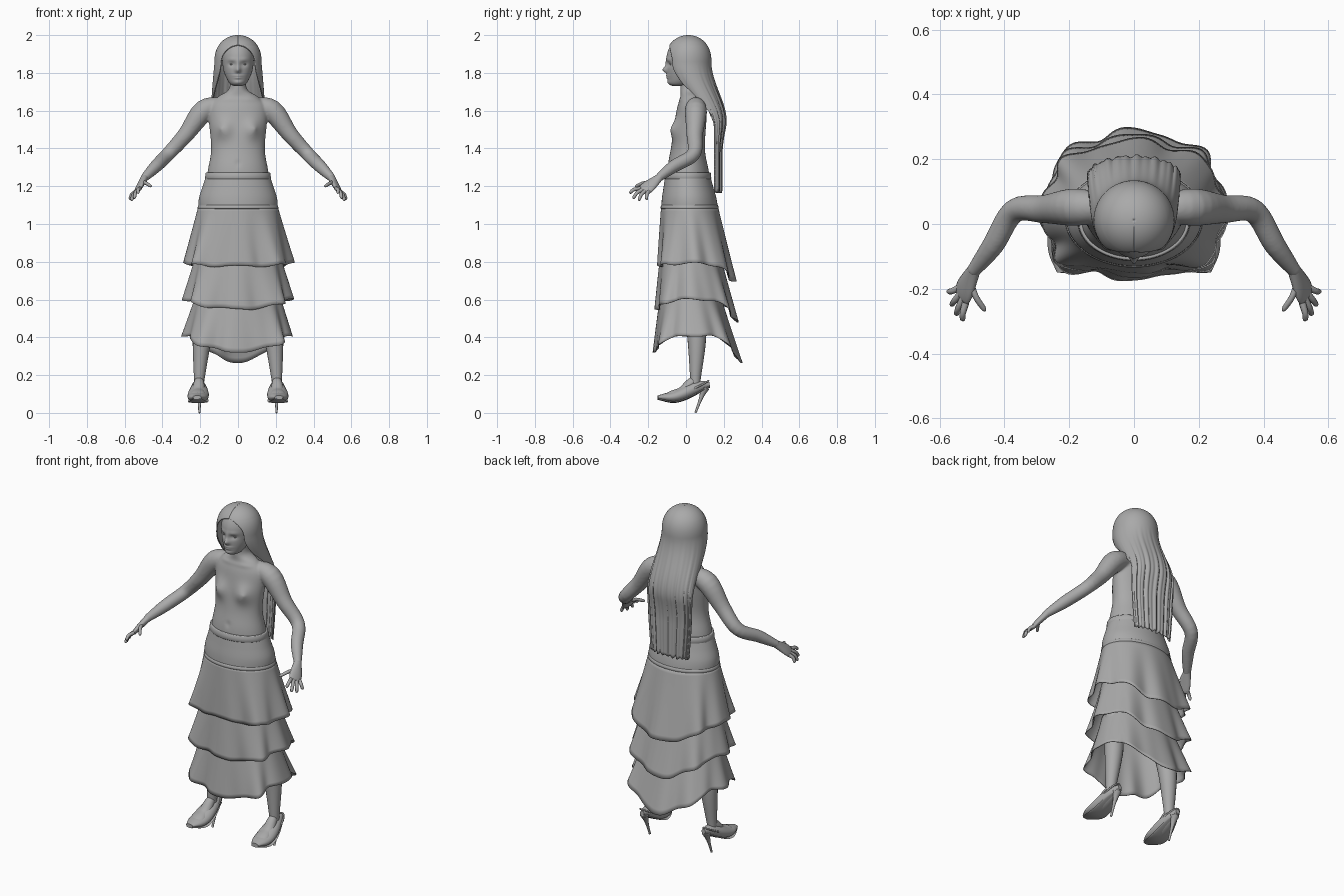
import bpy, bmesh
from math import sin, cos, pi, radians, exp, sqrt, copysign
from mathutils import Vector

cube = bpy.data.objects.get("Cube")
if cube:
    bpy.data.objects.remove(cube, do_unlink=True)

grey = bpy.data.materials.new("plain grey")
grey.use_nodes = True
shade = (.4, .4, .4, 1)
grey.diffuse_color = shade
grey.node_tree.nodes["Principled BSDF"].inputs["Base Color"].default_value = shade


def mix(start, end, amount):
    return start + (end - start) * amount


def smooth(amount):
    """Ease between nought and one."""
    amount = min(1, max(0, amount))
    return amount * amount * (3 - 2 * amount)


def resample(rows, steps):
    """Smooth curve through rows of numbers."""
    result = []
    last = len(rows) - 1
    for i in range(last):
        before, start, end, after = (rows[max(0, min(last, i + k))] for k in (-1, 0, 1, 2))
        for step in range(steps):
            t = step / steps
            result.append([q + t * (r - p + t * (2 * p - 5 * q + 4 * r - s + t * (3 * q - p - 3 * r + s))) / 2
                           for p, q, r, s in zip(before, start, end, after)])
    return result + [list(rows[last])]


def surface(name, rings, closed=True, caps=True, thickness=0):
    """Skin a list of point rings."""
    bm = bmesh.new()
    verts = [[bm.verts.new(point) for point in ring] for ring in rings]
    count = len(verts[0])
    for lower, upper in zip(verts, verts[1:]):
        for j in range(count if closed else count - 1):
            k = (j + 1) % count
            bm.faces.new((lower[j], lower[k], upper[k], upper[j]))
    if closed and caps:
        bm.faces.new(verts[0])
        bm.faces.new(verts[-1])
    bmesh.ops.recalc_face_normals(bm, faces=bm.faces)
    mesh = bpy.data.meshes.new(name)
    bm.to_mesh(mesh)
    bm.free()
    mesh.materials.append(grey)
    mesh.shade_smooth()
    mesh.set_sharp_from_angle(angle=radians(60))
    part = bpy.data.objects.new(name, mesh)
    bpy.context.collection.objects.link(part)
    if thickness:
        solidify = part.modifiers.new("thickness", 'SOLIDIFY')
        solidify.thickness = thickness
        solidify.offset = 0
    return part


def loft(name, rows, bumps=(), segments=128, steps=12):
    """Upright form from rows of height, half width, front and back; bumps raise the front."""
    rings = []
    for z, half, front, back in resample(rows, steps):
        ring = []
        for j in range(segments):
            angle = 2 * pi * j / segments
            x = half * sin(angle)
            y = mix(front, back, (1 - cos(angle)) / 2)
            for centre, height, wide, tall, amount in bumps:
                for side in ((centre, -centre) if centre else (0,)):
                    reach = ((x - side) / wide) ** 2 + ((z - height) / tall) ** 2
                    y -= amount * sqrt(max(0, cos(angle))) * exp(-reach)
            ring.append((x, y, z))
        rings.append(ring)
    return surface(name, rings)


def limb(name, points, wide, tall=None, across=(1, 0, 0), segments=20, steps=5):
    """Mirrored tube along points, with a radius along the across direction and one square to it."""
    rows = resample([(*p, w, t) for p, w, t in zip(points, wide, tall or wide)], steps)
    path = [Vector(row[:3]) for row in rows]
    rings = []
    for i, (centre, row) in enumerate(zip(path, rows)):
        along = (path[min(i + 1, len(path) - 1)] - path[max(i - 1, 0)]).normalized()
        first = Vector(across)
        first = (first - along * first.dot(along)).normalized()
        second = along.cross(first)
        angles = [2 * pi * j / segments for j in range(segments)]
        rings.append([centre + first * row[3] * cos(a) + second * row[4] * sin(a) for a in angles])
    part = surface(name, rings)
    part.modifiers.new("mirror", 'MIRROR').use_mirror_merge = False
    return part


# Head with modelled face
nose = (0, 1.815, .015, .016, .02)
nose_bridge = (0, 1.84, .011, .03, .008)
upper_lip = (0, 1.785, .024, .006, .007)
lower_lip = (0, 1.773, .02, .006, .007)
chin = (0, 1.75, .025, .012, .005)
eye_socket = (.033, 1.846, .02, .013, -.01)
brow = (.035, 1.87, .025, .01, .004)
loft("head", [(1.73, .02, -.07, -.03), (1.742, .042, -.09, .02), (1.77, .06, -.096, .05), (1.82, .078, -.1, .09),
              (1.9, .083, -.1, .1), (1.96, .06, -.07, .08), (1.98, .02, -.02, .04)],
     (nose, nose_bridge, upper_lip, lower_lip, chin, eye_socket, brow))
for name, x in (("left_eye", .033), ("right_eye", -.033)):
    bpy.ops.mesh.primitive_uv_sphere_add(segments=16, ring_count=8, radius=.013, location=(x, -.074, 1.846))
    eye = bpy.context.object
    eye.name = name
    eye.scale.z = .55
    eye.data.materials.append(grey)
    eye.data.shade_smooth()

# Neck and torso
breast = (.08, 1.5, .045, .05, .03)
nipple = (.09, 1.5, .012, .012, .008)
navel = (0, 1.32, .012, .014, -.006)
collar_bone = (.07, 1.66, .06, .01, .006)
torso = loft("torso", [(1.8, .04, -.03, .07), (1.715, .048, -.03, .08), (1.67, .11, -.03, .09),
                       (1.6, .155, -.05, .11), (1.4, .142, -.08, .1), (1.26, .163, -.104, .123),
                       (1.05, .18, -.1, .14)],
             (breast, nipple, navel, collar_bone))

# Arms
chest_side = Vector((.08, .05, 1.63))
shoulder = Vector((.18, .052, 1.6))
elbow = Vector((.37, .04, 1.37))
wrist = Vector((.5, -.15, 1.24))
upper_arm = shoulder.lerp(elbow, .5) + Vector((0, 0, -.01))
forearm = elbow.lerp(wrist, .5) + Vector((0, -.01, 0))
arm = limb("arm", (chest_side, shoulder, upper_arm, elbow, forearm, wrist), (.04, .058, .044, .037, .034, .021))

# Blend the arms into the torso as one skin
arm.modifiers.clear()
with bpy.context.temp_override(active_object=torso, object=torso, selected_objects=[torso, arm],
                               selected_editable_objects=[torso, arm]):
    bpy.ops.object.join()
torso.name = "torso_and_arms"
torso.modifiers.new("mirror", 'MIRROR').use_bisect_axis[0] = True
remesh = torso.modifiers.new("blend", 'REMESH')
remesh.mode = 'VOXEL'
remesh.voxel_size = .006
remesh.use_smooth_shade = True
torso.modifiers.new("soften", 'SMOOTH').iterations = 8

# Hands with fingers fanned across the knuckles
knuckles = Vector((.53, -.22, 1.18))
spread = Vector((.4, .9, -.3)).normalized()
limb("palm", (wrist.lerp(elbow, .05), wrist.lerp(knuckles, .6), knuckles, knuckles + (knuckles - wrist) * .1),
     (.021, .037, .037, .03), (.02, .016, .012, .007), spread)


def finger(name, root, tip):
    knuckle = root.lerp(tip, .5) + Vector((.004, -.004, .006))
    limb(name, (root, knuckle, root.lerp(tip, .9), tip), (.011, .0095, .008, .002), across=spread, segments=10)


index_tip = Vector((.53, -.3, 1.165))
little_tip = Vector((.575, -.21, 1.13))
for k, name in enumerate(("index", "middle", "ring", "little")):
    longer = Vector((.006, -.014, -.02)) * sin(pi * k / 3)
    finger(name + "_finger", knuckles + spread * .018 * (k - 1.5), index_tip.lerp(little_tip, k / 3) + longer)
finger("thumb", wrist.lerp(knuckles, .3), Vector((.46, -.27, 1.2)))

# Legs and feet
hip = Vector((.1, .03, 1.1))
knee = Vector((.17, .04, .58))
calf = Vector((.19, .057, .4))
ankle = Vector((.205, .05, .18))
instep = Vector((.21, -.02, .11))
toes = Vector((.213, -.12, .08))
limb("leg", (hip, knee, calf, ankle, ankle - Vector((0, 0, .05))), (.09, .057, .05, .028, .025))
limb("foot", (ankle, ankle.lerp(instep, .4), instep, instep.lerp(toes, .5), toes),
     (.02, .029, .036, .042, .03), (.02, .028, .028, .024, .014))

# High heeled shoes: body, sole, rim round the opening, and spike
stations = [k / 12 for k in range(13)]
shoe_path = [Vector((mix(.203, .216, t), mix(.125, -.15, t), mix(.15, .083, smooth(t * 1.3)))) for t in stations]
shoe_width = [mix(.04, .07, t) * max(.1, sin(pi * t)) ** .5 for t in stations]
shoe_height = [mix(.042, .03, t) * max(.1, sin(pi * t)) ** .5 for t in stations]
limb("shoe", shoe_path, shoe_width, shoe_height, steps=3)
sole_path = [p - Vector((0, 0, .9 * h)) for p, h in zip(shoe_path, shoe_height)]
limb("shoe_sole", sole_path, [w * .95 for w in shoe_width], [.005] * len(stations), steps=3)
turns = [2 * pi * k / 24 for k in range(25)]
rim_path = [Vector((.208 + .04 * sin(a), .024 - .095 * cos(a), .138 - .032 * cos(a) - .015 * sin(a) ** 2)) for a in turns]
limb("shoe_rim", rim_path, [.005] * len(turns), across=(0, 0, 1), segments=8, steps=2)
heel_top = Vector((.204, .1, .135))
heel_tip = Vector((.204, .05, 0))
limb("shoe_heel", (heel_top, heel_top.lerp(heel_tip, .3), heel_top.lerp(heel_tip, .6), heel_tip),
     (.025, .013, .008, .006))

# Fitted skirt yoke with waistband and lower seam
waist = (1.255, .169, -.11, .129)
hips = (1.09, .209, -.13, .168)
loft("skirt_yoke", [waist, (1.2, .187, -.118, .143), (1.14, .206, -.127, .16), hips, (1.06, .2, -.126, .164)])


def band(name, row, height):
    z, half, front, back = row
    loft(name, [(z + height * rise, half + swell, front - swell, back + swell)
                for rise, swell in ((1, -.003), (.8, .002), (-.8, .005), (-1, 0))], steps=2)


band("waistband", waist, .018)
band("yoke_seam", hips, .01)


def flounce(name, top, bottom, hem, phase):
    """Fluted tier from a top row to its bottom half width, front and back, with a curved hem."""
    high, *waistline = top
    front_hem, side_hem, back_hem = hem
    rings, segments, steps = [], 160, 14
    for i in range(steps + 1):
        t = i / steps
        half, front, back = (mix(p, q, t) for p, q in zip(waistline, bottom))
        ring = []
        for j in range(segments):
            a = 2 * pi * j / segments
            c = cos(a)
            end = mix(side_hem, front_hem, c * c) if c > 0 else mix(side_hem, back_hem, -c ** 3)
            end += .006 * cos(8 * a + phase)
            # Flutes deepen towards the hem, the front stays flat between square corners
            wave = 1 + t * (.05 * cos(8 * a) - .1 * max(c, 0) ** 8 + .02 * sin(13 * a + phase))
            square = 1 - t * mix(.1, .3, smooth(c * 3))
            x = half * wave * copysign(abs(sin(a)) ** square, sin(a))
            y = (front + back) / 2 - (back - front) / 2 * wave * copysign(abs(c) ** square, c)
            ring.append((x, y, mix(high, end, t)))
        rings.append(ring)
    surface(name, rings, caps=False, thickness=.004)


# Three tiers, longer at the back
for k, name in enumerate(("upper_flounce", "middle_flounce", "lower_flounce")):
    flounce(name, (hips[0] - .215 * k, *hips[1:]), (.28, -.16 - .012 * k, .255 + .015 * k),
            (.775 - .225 * k, .79 - .19 * k, .69 - .21 * k), k * 1.5)

# Long hair: a dome over the head, open at the face, falling into a flat sheet down the back
crown, temple, ends = 1.997, 1.85, 1.17
heights = [mix(temple, crown, cos(pi / 2 * k / 24)) for k in range(24)]
heights += [mix(temple, ends, k / 40) for k in range(41)]
rings = []
for z in heights:
    up = max(0, (z - temple) / (crown - temple))
    down = max(0, (temple - z) / (temple - ends))
    dome = max(.005, sqrt(1 - up ** 2.5))
    fall = smooth(2 * down)
    half = dome * (.122 + .02 * sin(pi * down))
    depth = dome * mix(.12, .035, smooth(1.4 * down))
    parting = 47 * sqrt(max(0, 1 - (up / .65) ** 2))
    sweep = radians(180 - parting - 45 * fall)
    ring = []
    for j in range(-48, 49):
        a = sweep * j / 48
        strand = min(1, down * 2) * (.003 * sin(17 * a) + .003 * sin(29 * a))
        ragged = .006 * sin(23 * a) * smooth(20 * down - 19)
        ring.append((half * sin(a), mix(.012, .15, fall) + depth * cos(a) + strand, z + ragged))
    rings.append(ring)
surface("hair", rings, closed=False, thickness=.006)
